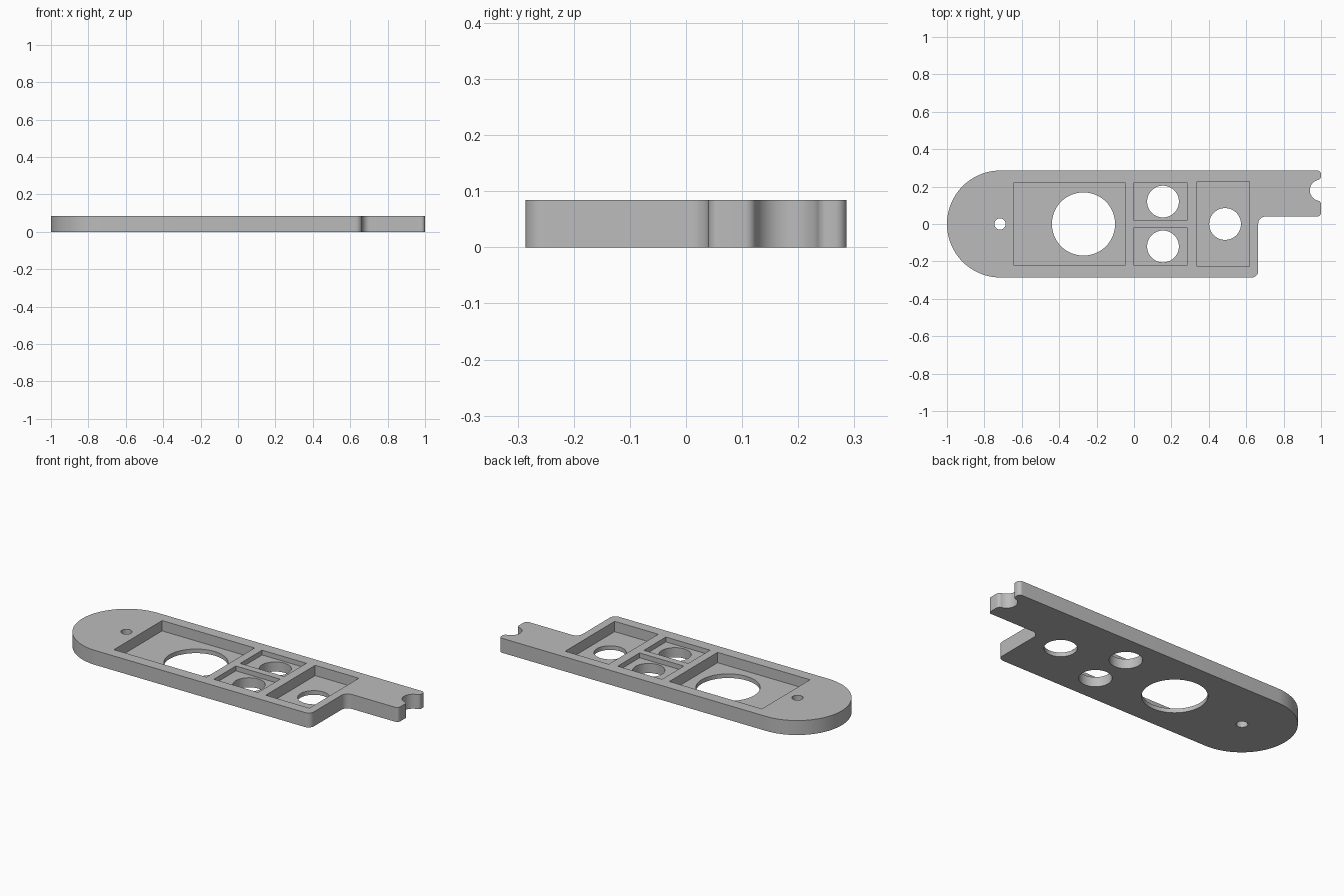
import bpy, bmesh
from math import sin, cos, radians

cube = bpy.data.objects.get("Cube")
if cube:
    bpy.data.objects.remove(cube, do_unlink=True)

THICK = 0.084

grey = bpy.data.materials.new("plain grey")
grey.use_nodes = True
colour = (0.5, 0.5, 0.5, 1)
grey.diffuse_color = colour
grey.node_tree.nodes["Principled BSDF"].inputs["Base Color"].default_value = colour


def arc(cx, cy, r, start, end, steps=10):
    angles = [radians(start + (end - start) * i / steps) for i in range(steps + 1)]
    return [(cx + r * cos(a), cy + r * sin(a)) for a in angles]


def prism(name, outline, z0, z1):
    """Extrude a flat outline from z0 up to z1."""
    bm = bmesh.new()
    face = bm.faces.new([bm.verts.new((x, y, z0)) for x, y in outline])
    top = bmesh.ops.extrude_face_region(bm, geom=[face])["geom"]
    bmesh.ops.translate(bm, vec=(0, 0, z1 - z0),
                        verts=[v for v in top if isinstance(v, bmesh.types.BMVert)])
    bmesh.ops.recalc_face_normals(bm, faces=bm.faces)
    mesh = bpy.data.meshes.new(name)
    bm.to_mesh(mesh)
    bm.free()
    mesh.materials.append(grey)
    obj = bpy.data.objects.new(name, mesh)
    bpy.context.collection.objects.link(obj)
    return obj


def cut(target, cutter):
    cutter.hide_render = True
    mod = target.modifiers.new("cut", "BOOLEAN")
    mod.operation = "DIFFERENCE"
    mod.solver = "EXACT"
    mod.object = cutter
    bpy.context.view_layer.objects.active = target
    bpy.ops.object.modifier_apply(modifier=mod.name)
    bpy.data.objects.remove(cutter, do_unlink=True)


# Plate outline: round end, stepped corner, arm with a rounded notch
outline = (
    arc(-0.714, 0, 0.286, 90, 270, 48)
    + arc(0.629, -0.251, 0.035, 270, 360)
    + arc(0.704, 0, 0.04, 180, 90)
    + arc(0.98, 0.06, 0.02, 270, 360)
    + arc(0.98, 0.105, 0.02, 0, 77)
    + arc(0.997, 0.18, 0.057, 257, 103, 24)[1:-1]
    + arc(0.98, 0.255, 0.02, -77, 0)
    + arc(0.98, 0.266, 0.02, 0, 90)
)
plate = prism("plate", outline, 0, THICK)

# Rectangular pockets: x range, y range, floor height
pockets = [
    (-0.642, -0.048, -0.221, 0.221, 0.024),
    (0.0, 0.284, 0.02, 0.221, 0.056),
    (0.0, 0.284, -0.221, -0.02, 0.056),
    (0.337, 0.617, -0.227, 0.227, 0.024),
]
for x0, x1, y0, y1, floor in pockets:
    rect = [(x0, y0), (x1, y0), (x1, y1), (x0, y1)]
    cut(plate, prism("pocket_cutter", rect, floor, THICK + 0.1))

# Round through holes: centre and radius
holes = [
    (-0.27, 0, 0.169),
    (0.155, 0.12, 0.085),
    (0.155, -0.12, 0.085),
    (0.487, 0, 0.085),
    (-0.716, 0, 0.03),
]
for x, y, r in holes:
    cut(plate, prism("hole_cutter", arc(x, y, r, 0, 360, 64)[:-1], -0.1, THICK + 0.1))

# Smooth the curved walls, keep the rims sharp
bpy.ops.object.select_all(action="DESELECT")
plate.select_set(True)
bpy.context.view_layer.objects.active = plate
bpy.ops.object.shade_smooth_by_angle(angle=radians(30))
